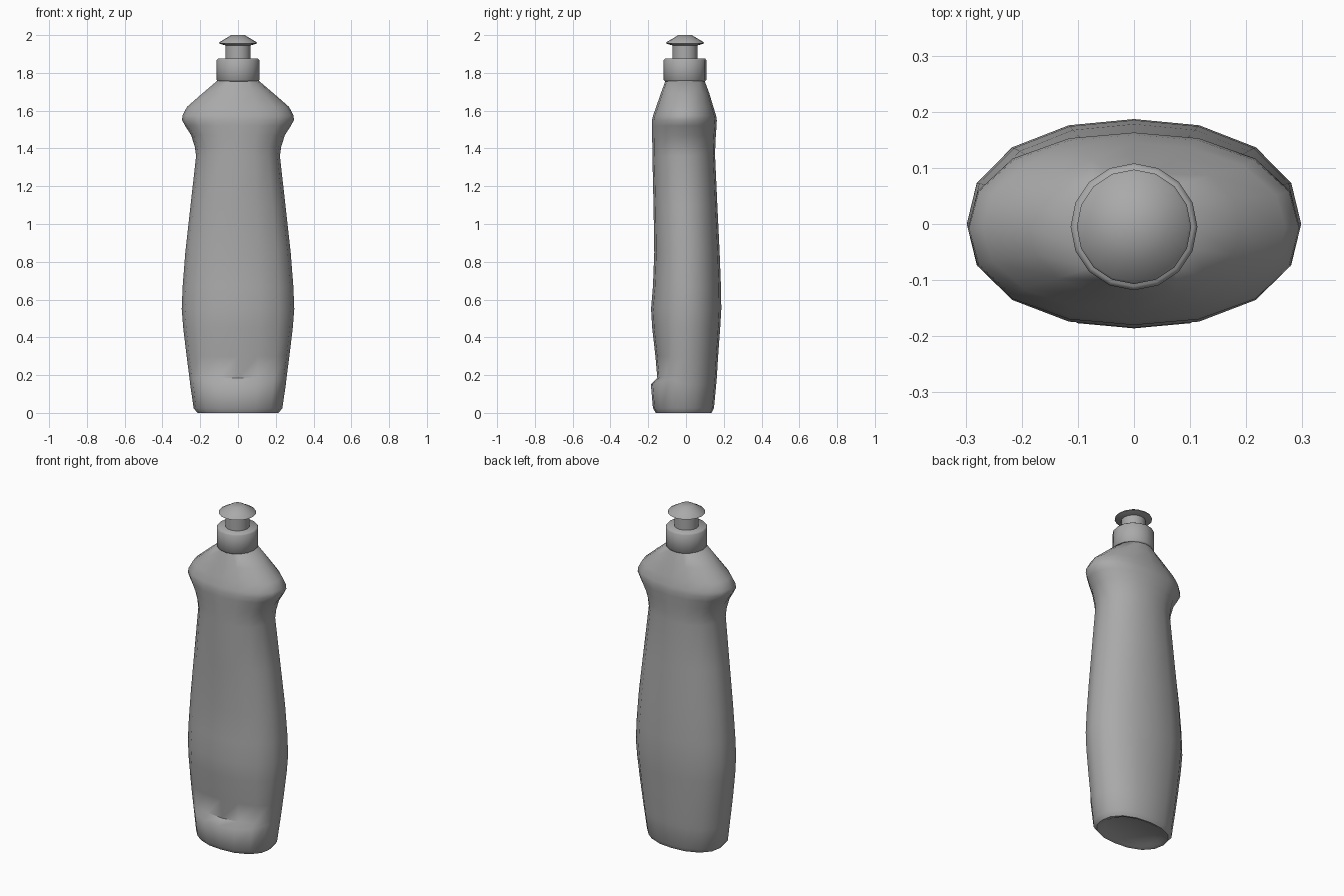
import bpy, bmesh, math

SIDES = 16
CENTRE_Y = -0.005

cube = bpy.data.objects.get("Cube")
if cube:
    bpy.data.objects.remove(cube, do_unlink=True)

grey = bpy.data.materials.new("plain grey")
grey.use_nodes = True
colour = (0.4, 0.4, 0.4, 1)
grey.diffuse_color = colour
grey.node_tree.nodes["Principled BSDF"].inputs["Base Color"].default_value = colour


def ring(half_x, front, back, z, power=2.0, dent=0.0, lift=0.0):
    """Points of a rounded section; dent pushes the middle of the front in."""
    points = []
    for i in range(SIDES):
        a = 2 * math.pi * i / SIDES
        c, s = math.cos(a), math.sin(a)
        k = (abs(c) ** power + abs(s) ** power) ** (-1 / power)
        mid, half = (back - front) / 2 + front, (back - front) / 2
        weight = min(1, max(0, (-s - 0.45) / 0.4))
        points.append((half_x * c * k,
                       mid + half * s * k + dent * weight,
                       z + lift * (1 - abs(s)) * (s < 0)))
    return points


def loft(name, rings, angle):
    """Skin a stack of rings and close both ends."""
    bm = bmesh.new()
    loops = [[bm.verts.new(p) for p in r] for r in rings]
    for low, high in zip(loops, loops[1:]):
        for i in range(SIDES):
            j = (i + 1) % SIDES
            bm.faces.new((low[i], low[j], high[j], high[i]))
    bm.faces.new(loops[0][::-1])
    bm.faces.new(loops[-1])
    bmesh.ops.recalc_face_normals(bm, faces=bm.faces)
    mesh = bpy.data.meshes.new(name)
    bm.to_mesh(mesh)
    bm.free()
    mesh.materials.append(grey)
    obj = bpy.data.objects.new(name, mesh)
    bpy.context.collection.objects.link(obj)
    bpy.ops.object.select_all(action='DESELECT')
    obj.select_set(True)
    bpy.context.view_layer.objects.active = obj
    bpy.ops.object.shade_smooth_by_angle(angle=math.radians(angle))
    return obj


def turned(name, profile, angle=35):
    """Round part from (radius, height) pairs."""
    return loft(name, [ring(r, CENTRE_Y - r, CENTRE_Y + r, z)
                       for r, z in profile], angle)


# Bottle body: half width, front, back, height, squareness, label dent, lift
body = [
    (0.17, -0.12, 0.10, 0.015, 2.3),
    (0.19, -0.14, 0.12, 0.004, 2.3),
    (0.215, -0.16, 0.135, 0.0, 2.3),
    (0.235, -0.175, 0.148, 0.025, 2.3),
    (0.253, -0.186, 0.160, 0.15, 2.3, 0, 0.05),
    (0.257, -0.184, 0.163, 0.185, 2.3, 0.032, 0.02),
    (0.272, -0.184, 0.170, 0.30, 2.3, 0.022),
    (0.290, -0.187, 0.181, 0.45, 2.25, 0.008),
    (0.298, -0.187, 0.187, 0.55, 2.2, 0.002),
    (0.293, -0.183, 0.185, 0.67, 2.2, 0.008),
    (0.279, -0.178, 0.178, 0.85, 2.2, 0.01),
    (0.251, -0.178, 0.166, 1.10, 2.2, 0.006),
    (0.222, -0.178, 0.154, 1.36, 2.2),
    (0.229, -0.178, 0.155, 1.41, 2.2),
    (0.248, -0.180, 0.158, 1.47, 2.2),
    (0.280, -0.180, 0.162, 1.52, 2.2),
    (0.296, -0.180, 0.163, 1.55, 2.2),
    (0.294, -0.174, 0.159, 1.575, 2.2),
    (0.270, -0.158, 0.145, 1.62, 2.15),
    (0.190, -0.134, 0.124, 1.69, 2.05),
    (0.108, -0.108, 0.098, 1.76, 2.0),
]
loft("bottle_body", [ring(*r) for r in body], 50)

# Screw cap with a softened top edge
turned("screw_cap", [(0.106, 1.755), (0.113, 1.762), (0.113, 1.868), (0.106, 1.876)], 50)

# Spout stem and the flared pull top
turned("spout_stem", [(0.067, 1.87), (0.067, 1.952)])
turned("pull_top", [(0.062, 1.944), (0.102, 1.956), (0.098, 1.963), (0.062, 1.984),
                    (0.036, 2.0)], 40)
